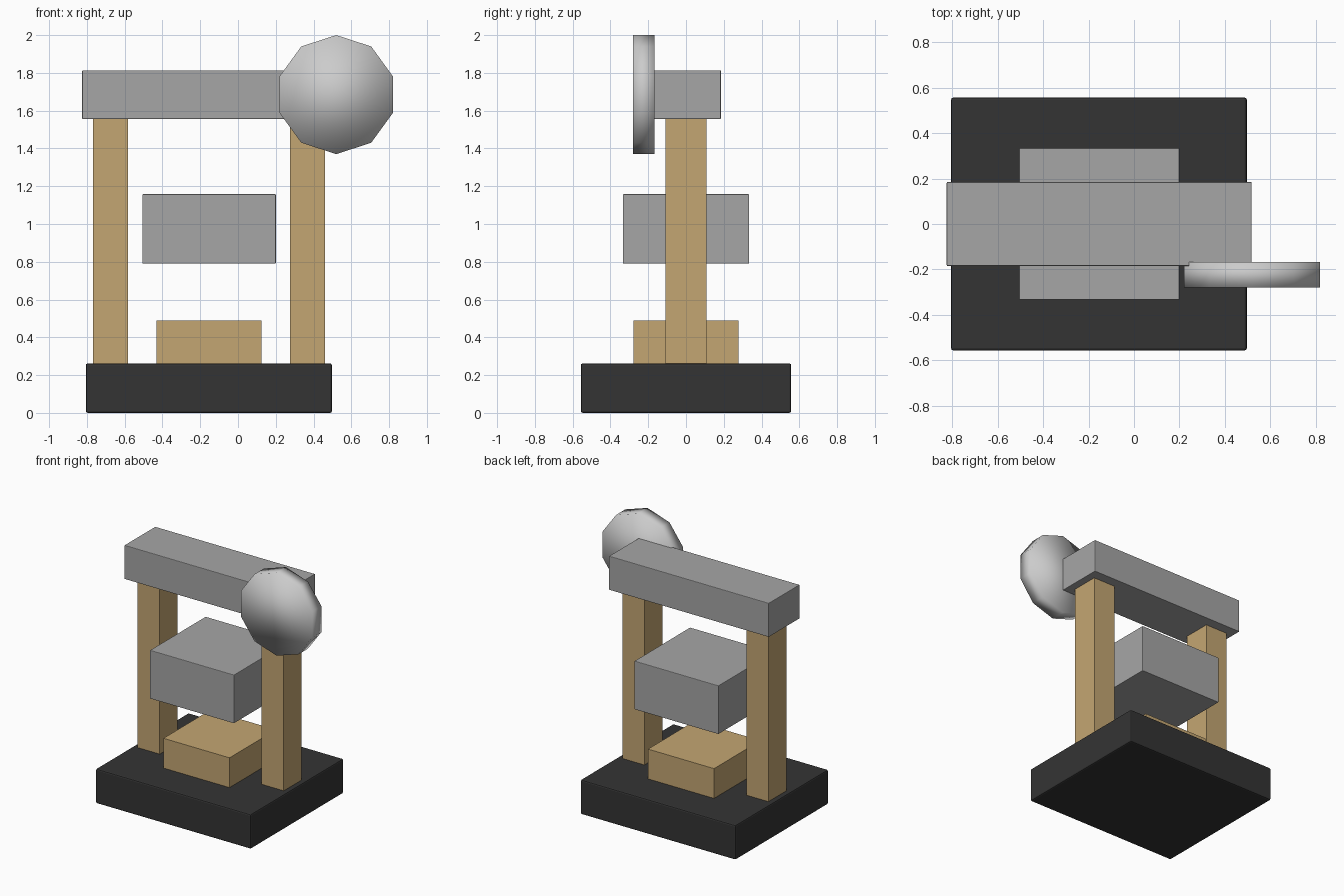
import bpy
import math

cube = bpy.data.objects.get("Cube")
if cube:
    bpy.data.objects.remove(cube, do_unlink=True)


def material(name, rgb):
    mat = bpy.data.materials.new(name)
    mat.use_nodes = True
    color = (*rgb, 1.0)
    mat.diffuse_color = color
    mat.node_tree.nodes["Principled BSDF"].inputs["Base Color"].default_value = color
    return mat


def box(name, mat, x, y, z, bevel=0.0):
    """Box from (min, max) ranges on each axis, with an optional small bevel."""
    ranges = (x, y, z)
    center = [(a + b) / 2 for a, b in ranges]
    bpy.ops.mesh.primitive_cube_add(size=1, location=center)
    obj = bpy.context.object
    obj.name = name
    obj.scale = [b - a for a, b in ranges]
    bpy.ops.object.transform_apply(location=False, rotation=False, scale=True)
    obj.data.materials.append(mat)
    if bevel:
        mod = obj.modifiers.new("edge_bevel", "BEVEL")
        mod.width = bevel
        mod.segments = 2
    return obj


black = material("black iron", (0.034, 0.034, 0.034))
grey = material("grey steel", (0.38, 0.38, 0.38))
silver = material("light steel", (0.6, 0.6, 0.6))
wood = material("tan wood", (0.55, 0.38, 0.17))

# Base plate and block resting on it
box("base", black, (-0.806, 0.497), (-0.557, 0.557), (0, 0.262), 0.01)
box("lower_block", wood, (-0.431, 0.124), (-0.279, 0.279), (0.262, 0.488))

# Two posts, placed symmetrically about the middle of the base
middle = -0.154
for side, name in ((-1, "right_post"), (1, "left_post")):
    x = middle + side * 0.521
    box(name, wood, (x - 0.093, x + 0.093), (-0.108, 0.108), (0.262, 1.556))

# Floating press block and crossbeam
box("press_block", grey, (-0.506, 0.2), (-0.334, 0.334), (0.79, 1.158), 0.004)
box("crossbeam", grey, (-0.825, 0.518), (-0.185, 0.185), (1.556, 1.813), 0.004)

# Ten-sided wheel facing the front, smooth shaded across its rim
bpy.ops.mesh.primitive_cylinder_add(
    vertices=10, radius=0.315, depth=0.112,
    location=(0.52, -0.224, 1.685), rotation=(math.pi / 2, 0, 0))
wheel = bpy.context.object
wheel.name = "wheel"
bpy.ops.object.transform_apply(location=False, rotation=True, scale=False)
# Point one corner straight up
top = max(wheel.data.vertices, key=lambda v: v.co.z).co
wheel.rotation_euler.y = -math.atan2(top.x, top.z)
wheel.data.materials.append(silver)
bpy.ops.object.shade_smooth()
